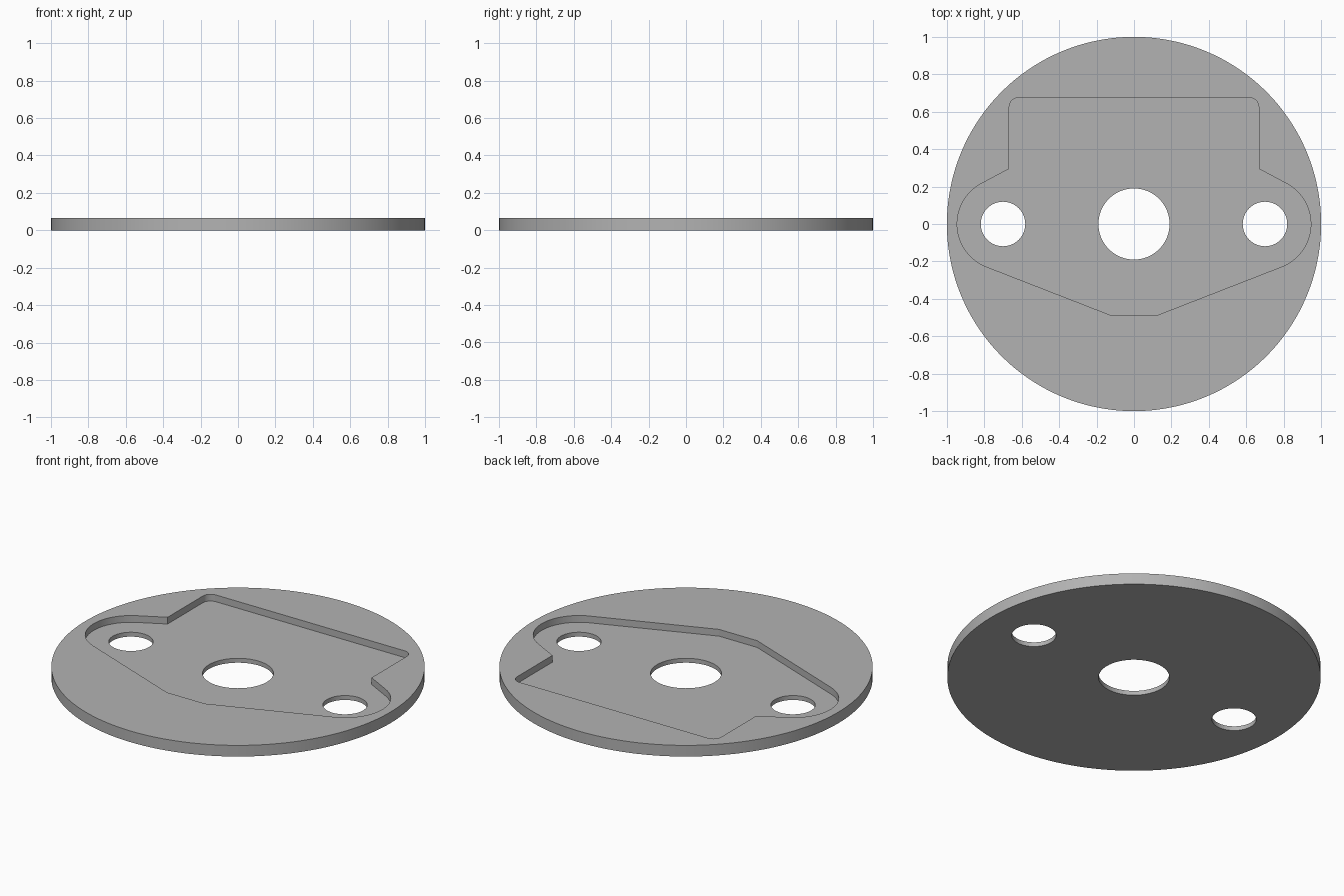
import bpy, bmesh
from math import radians, cos, sin

THICKNESS = 0.066
FLOOR = 0.026

if "Cube" in bpy.data.objects:
    bpy.data.objects.remove(bpy.data.objects["Cube"], do_unlink=True)

grey = bpy.data.materials.new("plain grey")
grey.use_nodes = True
colour = (0.45, 0.45, 0.45, 1)
grey.diffuse_color = colour
grey.node_tree.nodes["Principled BSDF"].inputs["Base Color"].default_value = colour


def arc(cx, cy, r, start, end, steps):
    angles = [radians(start + (end - start) * i / steps) for i in range(steps + 1)]
    return [(cx + r * cos(a), cy + r * sin(a)) for a in angles]


def prism(name, outline, z0, z1):
    """Extrude a counter-clockwise outline between two heights."""
    bm = bmesh.new()
    face = bm.faces.new([bm.verts.new((x, y, z0)) for x, y in outline])
    top = bmesh.ops.extrude_face_region(bm, geom=[face])["geom"]
    bmesh.ops.translate(bm, vec=(0, 0, z1 - z0),
                        verts=[v for v in top if isinstance(v, bmesh.types.BMVert)])
    bmesh.ops.recalc_face_normals(bm, faces=bm.faces)
    mesh = bpy.data.meshes.new(name)
    bm.to_mesh(mesh)
    bm.free()
    mesh.materials.append(grey)
    obj = bpy.data.objects.new(name, mesh)
    bpy.context.collection.objects.link(obj)
    return obj


def circle(cx, r, steps):
    return arc(cx, 0, r, 0, 360, steps)[:-1]


# Round base plate
plate = prism("round_plate", circle(0, 1, 144), 0, THICKNESS)

# Recess outline: right half from front to back, then mirrored
half = [(0.125, -0.487)]
half += arc(0.70, 0, 0.245, -69, 62.4, 28)
half += [(0.667, 0.295)]
half += arc(0.617, 0.625, 0.05, 0, 90, 8)
outline = half + [(-x, y) for x, y in reversed(half)]
cutters = [prism("recess_cutter", outline, FLOOR, THICKNESS + 0.1)]

# Centre bore and the two side holes
for name, x, r in (("centre_bore", 0, 0.19), ("left_hole", 0.70, 0.119),
                   ("right_hole", -0.70, 0.119)):
    cutters.append(prism(name + "_cutter", circle(x, r, 64), -0.1, THICKNESS + 0.1))

# Cut the plate, then discard the cutters
bpy.context.view_layer.objects.active = plate
plate.select_set(True)
for cutter in cutters:
    cutter.hide_render = True
    mod = plate.modifiers.new(cutter.name, "BOOLEAN")
    mod.operation = "DIFFERENCE"
    mod.solver = "EXACT"
    mod.object = cutter
    bpy.ops.object.modifier_apply(modifier=mod.name)
    bpy.data.objects.remove(cutter, do_unlink=True)

bpy.ops.object.shade_smooth_by_angle(angle=radians(20))
